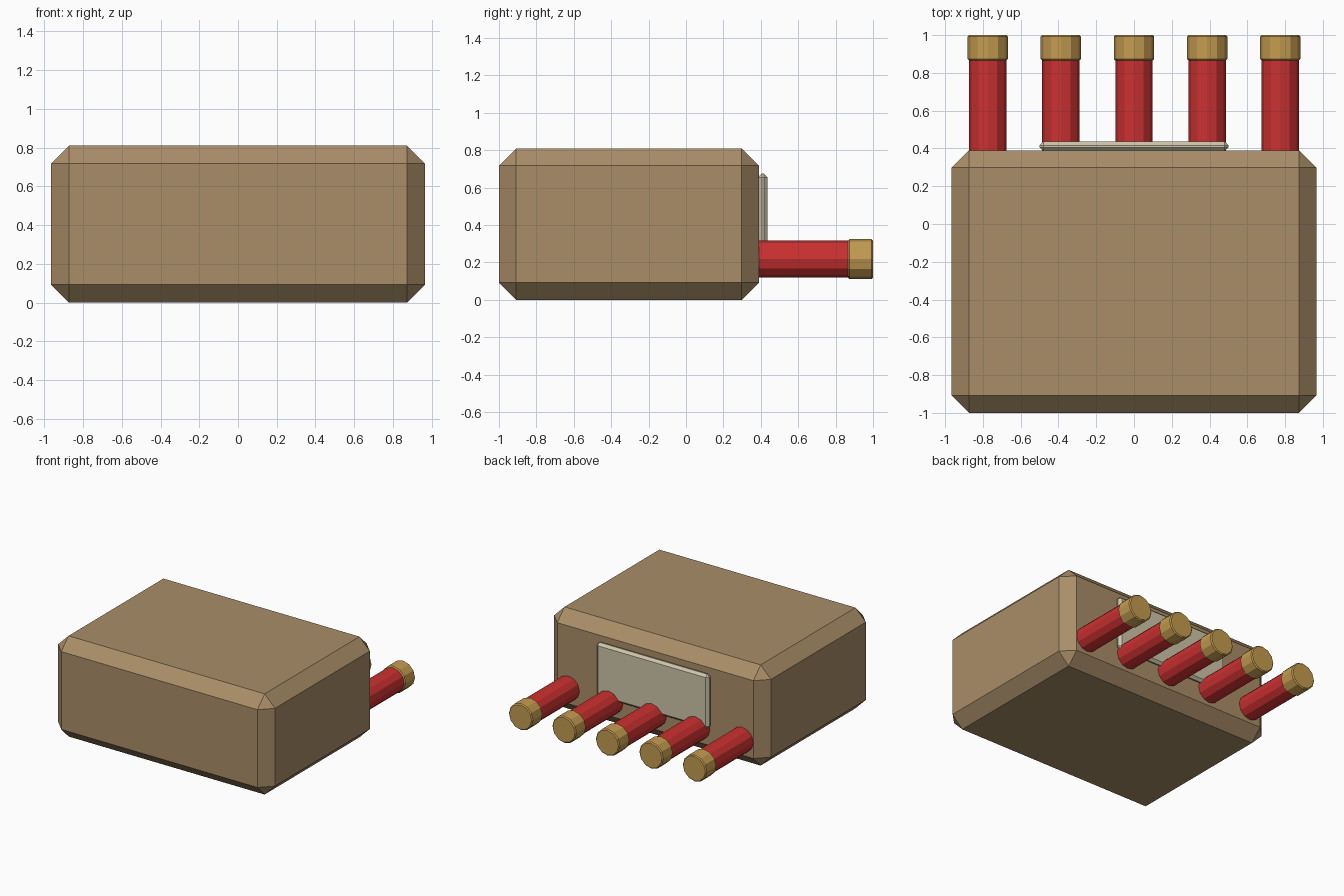
import bpy, bmesh, math
from mathutils import Matrix

if "Cube" in bpy.data.objects:
    bpy.data.objects.remove(bpy.data.objects["Cube"])


def material(name, rgb):
    m = bpy.data.materials.new(name)
    m.diffuse_color = (*rgb, 1)
    m.use_nodes = True
    m.node_tree.nodes["Principled BSDF"].inputs["Base Color"].default_value = m.diffuse_color
    return m


TAN = material("tan", (0.40, 0.27, 0.14))
CREAM = material("cream", (0.62, 0.56, 0.40))
RED = material("red", (0.60, 0.03, 0.03))
BRASS = material("brass", (0.55, 0.33, 0.08))


def finish(name, bm, mat):
    bmesh.ops.recalc_face_normals(bm, faces=bm.faces)
    me = bpy.data.meshes.new(name)
    bm.to_mesh(me)
    bm.free()
    me.materials.append(mat)
    ob = bpy.data.objects.new(name, me)
    bpy.context.collection.objects.link(ob)
    return ob


def chamfered_box(name, lo, hi, chamfer, mat):
    bm = bmesh.new()
    size = [b - a for a, b in zip(lo, hi)]
    mid = [(a + b) / 2 for a, b in zip(lo, hi)]
    bmesh.ops.create_cube(bm, size=1, matrix=Matrix.Translation(mid) @ Matrix.Diagonal((*size, 1)))
    bmesh.ops.bevel(bm, geom=bm.edges[:], offset=chamfer, segments=1, profile=0.5, affect='EDGES')
    return finish(name, bm, mat)


def rod(name, x, z, y0, y1, radius, rim, mat):
    # twelve-sided cylinder along y with a tiny bevel on both rims
    bm = bmesh.new()
    place = Matrix.Translation((x, (y0 + y1) / 2, z)) @ Matrix.Rotation(math.pi / 2, 4, 'X')
    bmesh.ops.create_cone(bm, cap_ends=True, segments=12, radius1=radius, radius2=radius,
                          depth=y1 - y0, matrix=place)
    rims = [e for e in bm.edges if abs(e.verts[0].co.y - e.verts[1].co.y) < 1e-5]
    bmesh.ops.bevel(bm, geom=rims, offset=rim, segments=1, profile=0.5, affect='EDGES')
    return finish(name, bm, mat)


# Main body and the raised panel on its back
chamfered_box("body", (-0.965, -1, 0), (0.965, 0.39, 0.81), 0.092, TAN)
chamfered_box("back_panel", (-0.5, 0.385, 0.24), (0.5, 0.436, 0.675), 0.02, CREAM)

# Row of red tubes with brass end caps
for i in range(5):
    x = (i - 2) * 0.387
    rod(f"tube_{i + 1}", x, 0.218, 0.36, 0.88, 0.099, 0.006, RED)
    rod(f"tube_cap_{i + 1}", x, 0.218, 0.866, 1.0, 0.107, 0.008, BRASS)
